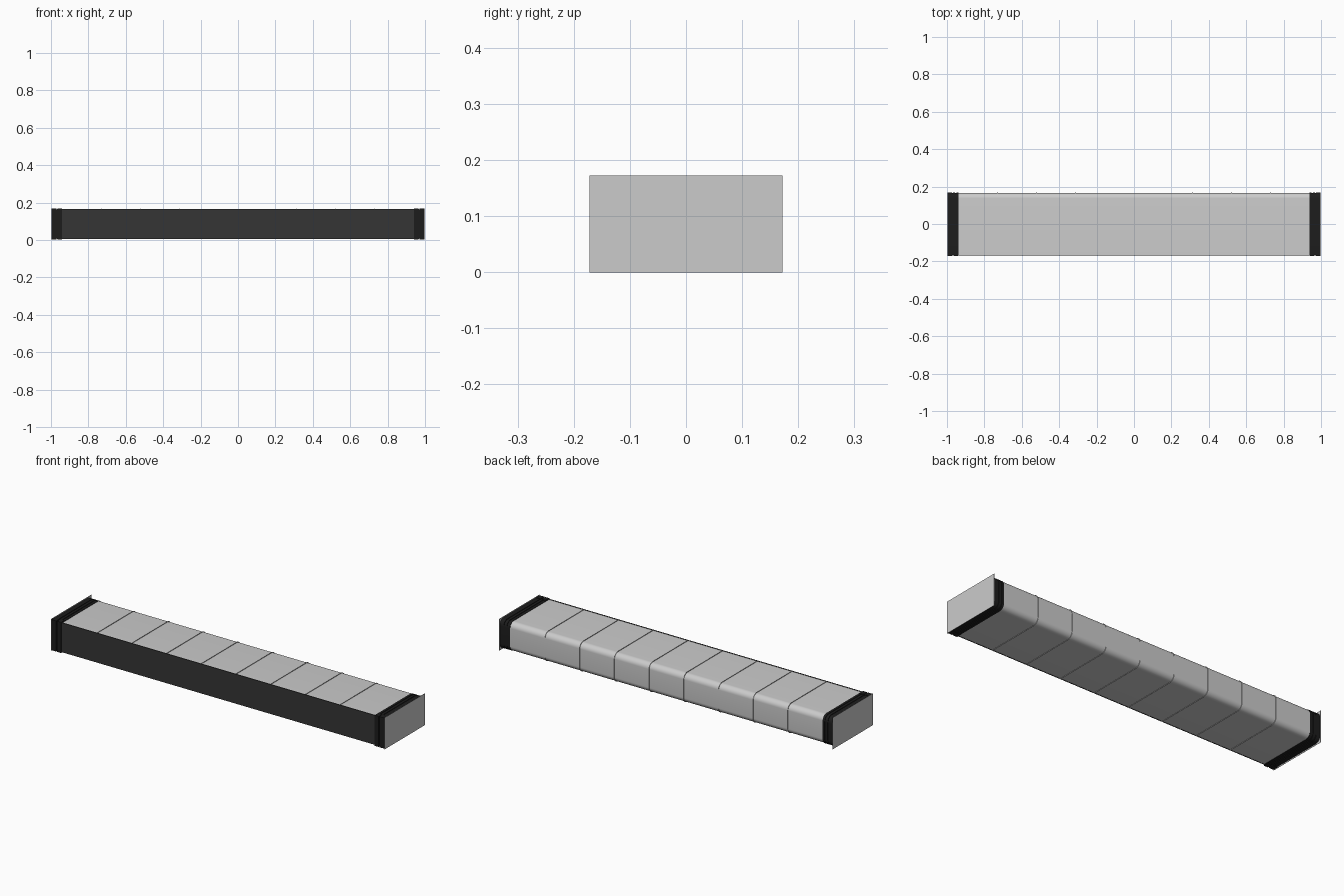
import bpy, bmesh, math

if "Cube" in bpy.data.objects:
    bpy.data.objects.remove(bpy.data.objects["Cube"])


def material(name, v):
    m = bpy.data.materials.new(name)
    m.diffuse_color = (v, v, v, 1)
    m.use_nodes = True
    m.node_tree.nodes["Principled BSDF"].inputs["Base Color"].default_value = m.diffuse_color
    return m


black = material("black_rubber", 0.012)
dark = material("dark_panel", 0.035)


def arc(cy, cz, r, a0, a1, n=10):
    return [(cy + r * math.cos(math.radians(a0 + (a1 - a0) * i / n)),
             cz + r * math.sin(math.radians(a0 + (a1 - a0) * i / n))) for i in range(n + 1)]


def shell_profile(grow=0.0, front=-0.166):
    # square front corners, rounded back corners
    lo, hi, back, r = 0.008 - grow, 0.165 + grow, 0.167 + grow, 0.03 + grow
    return ([(front, lo)] + arc(back - r, lo + r, r, -90, 0)
            + arc(back - r, hi - r, r, 0, 90) + [(front, hi)])


def extrude(name, spans, profile, mat=None, mirror=False):
    # one prism along x for every (x0, x1) span
    bm = bmesh.new()
    for x0, x1 in spans:
        a = [bm.verts.new((x0, y, z)) for y, z in profile]
        b = [bm.verts.new((x1, y, z)) for y, z in profile]
        n = len(profile)
        bm.faces.new(a)
        bm.faces.new(b)
        for i in range(n):
            bm.faces.new((a[i], a[(i + 1) % n], b[(i + 1) % n], b[i]))
    bmesh.ops.recalc_face_normals(bm, faces=bm.faces)
    me = bpy.data.meshes.new(name)
    bm.to_mesh(me)
    bm.free()
    ob = bpy.data.objects.new(name, me)
    bpy.context.collection.objects.link(ob)
    if mat:
        me.materials.append(mat)
    if mirror:
        ob.modifiers.new("mirror", 'MIRROR')
    bpy.ops.object.select_all(action='DESELECT')
    ob.select_set(True)
    bpy.context.view_layer.objects.active = ob
    bpy.ops.object.shade_smooth_by_angle(angle=math.radians(35))
    return ob


# Main casing with thin fins at the panel joints
extrude("casing", [(-0.94, 0.94)], shell_profile())
step = 1.872 / 9
extrude("joint_fins", [(-0.936 + step * i - 0.0007, -0.936 + step * i + 0.0007)
                       for i in range(1, 9)], shell_profile(0.003))

# Dark front panel
extrude("front_panel", [(-0.94, 0.94)],
        [(-0.169, 0.007), (-0.165, 0.007), (-0.165, 0.167), (-0.169, 0.167)], dark)

# Ribbed end bands
extrude("end_band_core", [(0.938, 0.998)], shell_profile(-0.001), black, True)
extrude("end_band_ribs", [(0.937, 0.95), (0.956, 0.968), (0.974, 0.998)],
        shell_profile(0.002), black, True)

# Clasping brackets at the front of each end, with filleted inner corners
bracket = ([(-0.172, 0.003), (-0.142, 0.003), (-0.142, 0.014)]
           + arc(-0.147, 0.034, 0.02, 270, 180, 6)
           + arc(-0.147, 0.138, 0.02, 180, 90, 6)
           + [(-0.142, 0.158), (-0.142, 0.169), (-0.172, 0.169)])
extrude("end_brackets", [(0.94, 0.964), (0.97, 0.998)], bracket, black, True)

# Flat rectangular end plates
extrude("end_plates", [(0.9985, 1.0)],
        [(-0.172, 0), (0.172, 0), (0.172, 0.172), (-0.172, 0.172)], None, True)
